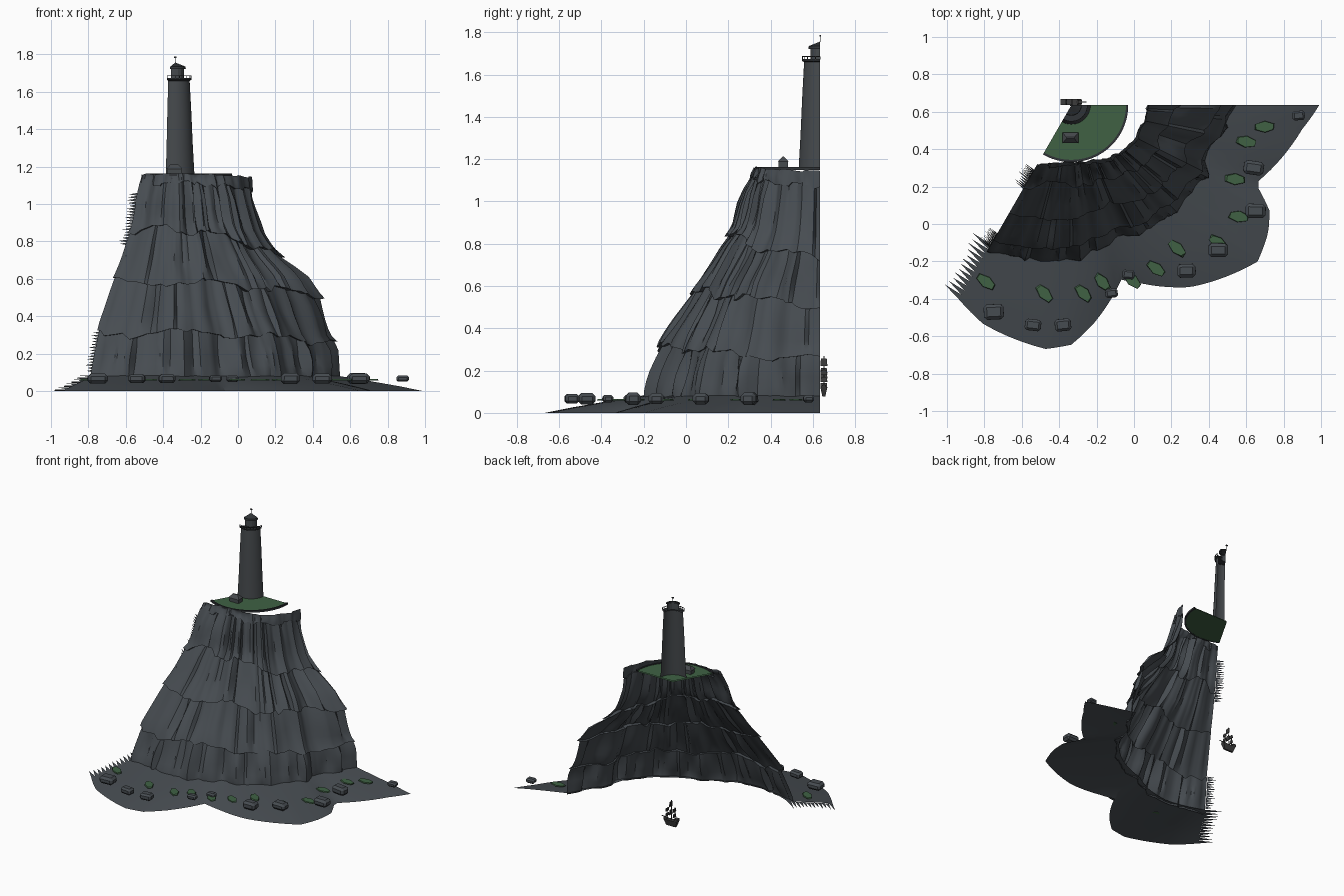
import bpy, bmesh, math, random
from mathutils import Vector, Matrix

random.seed(4)
if "Cube" in bpy.data.objects:
    bpy.data.objects.remove(bpy.data.objects["Cube"])

CX, CY = -0.335, 0.635      # shared axis of headland and tower
SWEEP = 120                 # everything is a sector, clockwise from +x


def material(name, color):
    m = bpy.data.materials.new(name)
    m.use_nodes = True
    m.diffuse_color = (*color, 1)
    m.node_tree.nodes["Principled BSDF"].inputs["Base Color"].default_value = (*color, 1)
    return m


ROCK = material("slate rock", (0.062, 0.072, 0.082))
STONE = material("tower stone", (0.06, 0.067, 0.073))
GRASS = material("grass green", (0.05, 0.12, 0.057))
IRON = material("dark iron", (0.03, 0.034, 0.038))
WOOD = material("ship wood", (0.045, 0.045, 0.045))


def make(name, bm, mat, smooth=None):
    me = bpy.data.meshes.new(name)
    bm.to_mesh(me)
    bm.free()
    me.materials.append(mat)
    ob = bpy.data.objects.new(name, me)
    bpy.context.collection.objects.link(ob)
    if smooth:
        bpy.ops.object.select_all(action="DESELECT")
        ob.select_set(True)
        bpy.context.view_layer.objects.active = ob
        bpy.ops.object.shade_smooth_by_angle(angle=math.radians(smooth))
    return ob


def lerp(table, x):
    for (a, p), (b, q) in zip(table, table[1:]):
        if x <= b:
            return p + (q - p) * max(0, x - a) / (b - a)
    return table[-1][1]


def polar(deg, r, z):
    a = math.radians(-deg)
    return Vector((CX + r * math.cos(a), CY + r * math.sin(a), z))


def grid(bm, columns):
    rows = [[bm.verts.new(p) for p in col] for col in columns]
    for a, b in zip(rows, rows[1:]):
        for k in range(len(a) - 1):
            bm.faces.new((a[k], a[k + 1], b[k + 1], b[k]))


def sector(name, profile, mat, steps=16, smooth=None):
    bm = bmesh.new()
    grid(bm, [[polar(SWEEP * i / steps, r, z) for r, z in profile] for i in range(steps + 1)])
    bmesh.ops.remove_doubles(bm, verts=bm.verts, dist=1e-5)
    return make(name, bm, mat, smooth)


def box(name, loc, size, mat, top=(1, 1), bottom=(1, 1), bevel=0, turn=0):
    bm = bmesh.new()
    bmesh.ops.create_cube(bm, size=1)
    for v in bm.verts:
        s = top if v.co.z > 0 else bottom
        v.co.x *= s[0]
        v.co.y *= s[1]
    bmesh.ops.scale(bm, vec=size, verts=bm.verts)
    if bevel:
        bmesh.ops.bevel(bm, geom=bm.edges[:], offset=bevel, segments=1, affect="EDGES")
    bm.transform(Matrix.Translation(loc) @ Matrix.Rotation(turn, 4, "Z"))
    return make(name, bm, mat)


# Plan outlines by angle, and the slope between them by height
BASE = [(0, .88), (18, .78), (30, .81), (47, .79), (61, .77), (72, .76), (84, .81), (98, .86), (120, .89)]
CREST = [(0, .41), (37, .37), (67, .32), (90, .3), (105, .32), (120, .36)]
SHORE = [(0, 1.325), (6, 1.24), (23, 1.07), (28, 1.2), (33, 1.255), (40, 1.3), (57, 1.16), (68, 1.03),
         (74, .97), (79, 1.07), (84, 1.17), (90, 1.28), (96, 1.31), (112, 1.26), (120, 1.2)]
SLOPE_FRONT = [(.09, 1), (.25, .88), (.35, .81), (.49, .64), (.6, .53), (.71, .39), (.82, .27),
               (.88, .18), (1.03, .12), (1.15, 0)]
SLOPE_RIGHT = [(.09, 1), (.24, .98), (.3, .88), (.5, .79), (.54, .72), (.62, .61), (.73, .3), (.83, .13),
               (1, .02), (1.15, 0)]


def cliff_radius(deg, z):
    top, side = lerp(CREST, deg), min(1, deg / 60)
    slope = lerp(SLOPE_FRONT, z) * side + lerp(SLOPE_RIGHT, z) * (1 - side)
    return top + (lerp(BASE, deg) - top) * slope


def ledge(tier, deg):
    left = (.07, .31, .58, .86, 1.11, 1.16)[tier]
    right = (.07, .25, .51, .72, 1.07, 1.145)[tier]
    wave = .018 * math.sin(deg / 7 + tier * 2) if 0 < tier < 4 else 0
    return right + (left - right) * min(1, deg / 70) + wave


def ridges(count, low, high, depth):
    # Random heights joined by straight facets of random width
    row, here = [], 0
    while len(row) < count:
        there, width = random.uniform(-depth, depth), random.randint(low, high)
        row += [here + (there - here) * k / width for k in range(width)]
        here = there
    return row[:count]


def teeth(bm, points, reach):
    for a, b in zip(points, points[1:]):
        tip = a.lerp(b, .5) + Vector(reach) * random.uniform(.75, 1.1)
        bm.faces.new([bm.verts.new(p) for p in (a, b, tip)])


# Cliff: stacked tiers whose lower lips overhang the tier beneath
bm = bmesh.new()
COLS = 90
shared = ridges(COLS + 1, 3, 6, .02)
relief = [ridges(COLS + 1, 1, 4, .022) for _ in range(5)]
tilt = [ridges(COLS + 1, 1, 5, .016) for _ in range(6)]
columns = []
for i in range(COLS + 1):
    deg, col = SWEEP * i / COLS, []
    for tier in range(5):
        low = ledge(tier, deg) + (tilt[tier][i] if tier else 0)
        high = ledge(tier + 1, deg) + tilt[tier + 1][i] * (1 if tier < 4 else .4)
        for t in (0, .12, .3, .5, .75, 1):
            z = low + (high - low) * t
            lip = (.024 * (1 - t) ** 3 - .008) if 0 < tier < 4 else 0
            bulge = shared[i] + relief[tier][i] * (.4 + math.sin(math.pi * t))
            fade = .3 if tier == 4 else 1
            col.append(polar(deg, cliff_radius(deg, z) + lip + bulge * fade, z))
    columns.append(col)
grid(bm, columns)
# Ragged broken edge of the cliff
for low, high in ((.1, .32), (.78, 1.06)):
    count = int((high - low) / .015)
    edge = [low + (high - low) * k / count for k in range(count + 1)]
    teeth(bm, [polar(SWEEP, cliff_radius(SWEEP, z) - .01, z) for z in edge], (-.05, .04, 0))
make("cliff", bm, ROCK, 35)

# Shore apron sloping to the water line
bm = bmesh.new()
shore_cols = []
for i in range(61):
    deg = SWEEP * i / 60
    a, b = lerp(BASE, deg) - .03, lerp(SHORE, deg)
    shore_cols.append([polar(deg, a + (b - a) * t, .085 * (1 - t) ** .9) for t in (0, .25, .5, .75, 1)])
grid(bm, shore_cols)
start, end = shore_cols[-1][0], shore_cols[-1][-1]
teeth(bm, [start.lerp(end, k / 12) for k in range(13)], (-.085, .07, 0))
make("shore", bm, ROCK, 30)

# Boulders scattered along the shore
BOULDERS = [(-.75, -.47), (-.54, -.54), (-.38, -.54), (-.12, -.37), (-.03, -.27), (.28, -.25),
            (.45, -.14), (.65, .07), (.64, .3), (.88, .58)]
for x, y in BOULDERS:
    small = .62 if -.2 < x < 0 or x > .8 else .8 if -.6 < x < -.3 else 1
    size = [s * small * random.uniform(.95, 1.1) for s in (.11, .083, .053)]
    box("boulder", (x, y, .067), size, ROCK, (.9, .9), (.92, .92), .016 * small, random.uniform(-.15, .15))

# Flat grass patches
PATCHES = [(-.79, -.31), (-.48, -.37), (-.27, -.37), (-.17, -.31), (-.01, -.3), (.12, -.24), (.23, -.13),
           (.45, -.1), (.56, .04), (.54, .24), (.6, .44), (.7, .52)]
for x, y in PATCHES:
    bm = bmesh.new()
    bmesh.ops.create_cone(bm, cap_ends=True, segments=6, radius1=.06, radius2=.056, depth=.008)
    for v in bm.verts:
        v.co.x *= random.uniform(.85, 1.1)
        v.co.y *= .52
    turn = -.7 if x < .5 else -.05
    bm.transform(Matrix.Translation((x, y, .062)) @ Matrix.Rotation(turn + random.uniform(-.15, .15), 4, "Z"))
    make("grass_patch", bm, GRASS)

# Summit lawn with a low dark kerb
sector("lawn", [(0, 1.158), (.298, 1.158)], GRASS, 24)
sector("lawn_underside", [(0, 1.15), (.298, 1.15)], GRASS, 24)
sector("lawn_kerb", [(.292, 1.149), (.304, 1.149), (.304, 1.163), (.292, 1.163), (.292, 1.149)], IRON, 24)

# Keeper's hut
box("hut_walls", (-.34, .46, 1.173), (.075, .045, .03), STONE)
box("hut_roof", (-.34, .46, 1.2), (.085, .056, .024), STONE, (.5, .15))

# Lighthouse
sector("tower", [(.102, 1.158), (.093, 1.32), (.085, 1.5), (.076, 1.665)], STONE, 16, 30)
sector("gallery", [(.07, 1.655), (.087, 1.665), (.087, 1.673), (.04, 1.673)], IRON)
sector("gallery_rail", [(.084, 1.684), (.087, 1.684), (.087, 1.688), (.084, 1.688), (.084, 1.684)], IRON)
for i in range(9):
    box("rail_post", polar(SWEEP * i / 8, .0855, 1.679), (.003, .003, .014), IRON)
sector("lantern_room", [(.047, 1.673), (.047, 1.725)], STONE, 5)
sector("lantern_roof", [(.045, 1.722), (.056, 1.722), (.054, 1.735), (0, 1.757)], IRON, 8)
box("finial_rod", (CX, CY, 1.768), (.002, .002, .025), IRON)
box("finial", (CX, CY, 1.784), (.014, .006, .008), IRON)

# Small sailing ship behind the headland
SX, SY = -.335, .652
box("ship_hull", (SX, SY, .1), (.11, .034, .045), WOOD, (1, 1), (.7, .4))
box("ship_stern", (SX - .045, SY, .132), (.025, .032, .02), WOOD)
box("ship_bow", (SX + .045, SY, .127), (.02, .024, .012), WOOD, (1.3, .7))
box("bowsprit", (SX + .06, SY, .134), (.04, .004, .004), WOOD)
for dx, height in ((-.03, .1), (0, .15), (.03, .09)):
    box("ship_mast", (SX + dx, SY, .12 + height / 2), (.004, .004, height), WOOD)
    for level in (.4, .8):
        box("ship_sail", (SX + dx + .004, SY, .12 + height * level), (.006, .034, height * .24), WOOD, (1, .8))
